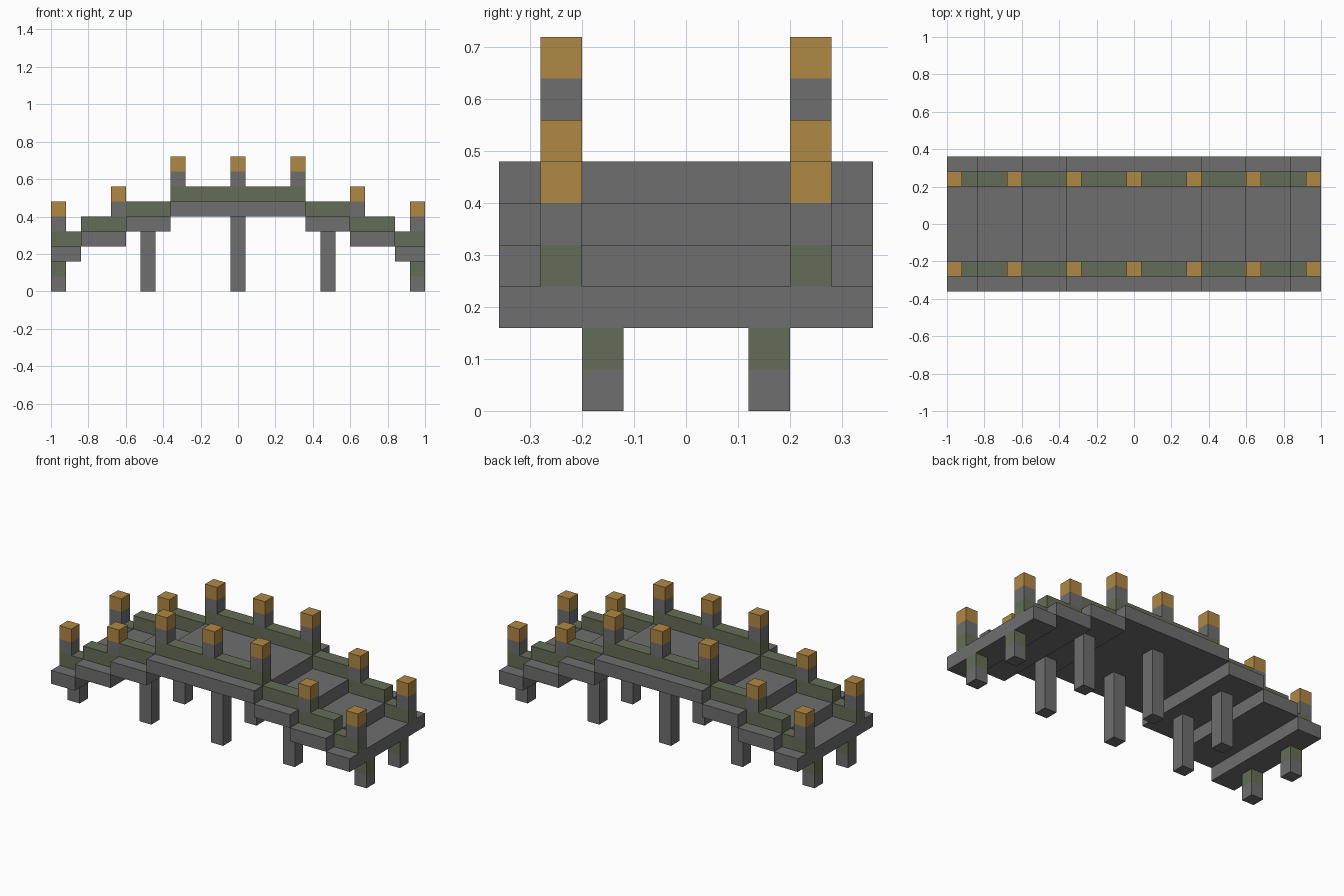
import bpy
import bmesh

if "Cube" in bpy.data.objects:
    bpy.data.objects.remove(bpy.data.objects["Cube"])

U = 0.08  # block size that everything is laid out on


def material(name, rgb):
    m = bpy.data.materials.new(name)
    m.diffuse_color = (*rgb, 1.0)
    m.use_nodes = True
    m.node_tree.nodes["Principled BSDF"].inputs["Base Color"].default_value = m.diffuse_color
    return m


STONE = material("grey stone", (0.156, 0.156, 0.156))
MOSS = material("mossy green", (0.130, 0.152, 0.095))
LAMP = material("amber lamp", (0.434, 0.246, 0.058))


def block(name, x, y, z, mat):
    """Box spanning the (low, high) ranges x, y and z."""
    bm = bmesh.new()
    bmesh.ops.create_cube(bm, size=1)
    for v in bm.verts:
        for i, (lo, hi) in enumerate((x, y, z)):
            v.co[i] = lo if v.co[i] < 0 else hi
    mesh = bpy.data.meshes.new(name)
    bm.to_mesh(mesh)
    bm.free()
    mesh.materials.append(mat)
    ob = bpy.data.objects.new(name, mesh)
    bpy.context.collection.objects.link(ob)
    return ob


def mirrored(x, side):
    return x if side > 0 else (-x[1], -x[0])


# Stepped deck with a low kerb rail along both edges: (x range, underside)
steps = [((-0.36, 0.36), 0.40)]
for side in (-1, 1):
    for x, z in (((0.36, 0.60), 0.32), ((0.60, 0.84), 0.24), ((0.84, 1.0), 0.16)):
        steps.append((mirrored(x, side), z))
for x, z in steps:
    block("deck_step", x, (-0.36, 0.36), (z, z + U), STONE)
    for s in (-1, 1):
        block("kerb_rail", x, mirrored((0.20, 0.28), s), (z + U, z + 2 * U), MOSS)

# Lamp posts standing on the rails: (centre x, rail top)
for x, z in ((-0.96, 0.32), (-0.64, 0.40), (-0.32, 0.56), (0, 0.56),
             (0.32, 0.56), (0.64, 0.40), (0.96, 0.32)):
    for s in (-1, 1):
        xr, yr = (x - U / 2, x + U / 2), mirrored((0.20, 0.28), s)
        block("lamp_post", xr, yr, (z, z + U), STONE)
        block("lamp", xr, yr, (z + U, z + 2 * U), LAMP)

# Support legs under the deck, with mossy tops on the end pairs
for x, top in ((-0.96, 0.08), (-0.48, 0.32), (0, 0.40), (0.48, 0.32), (0.96, 0.08)):
    for s in (-1, 1):
        xr, yr = (x - U / 2, x + U / 2), mirrored((0.12, 0.20), s)
        block("support_leg", xr, yr, (0, top), STONE)
        if abs(x) > 0.9:
            block("mossy_leg_top", xr, yr, (top, top + U), MOSS)
